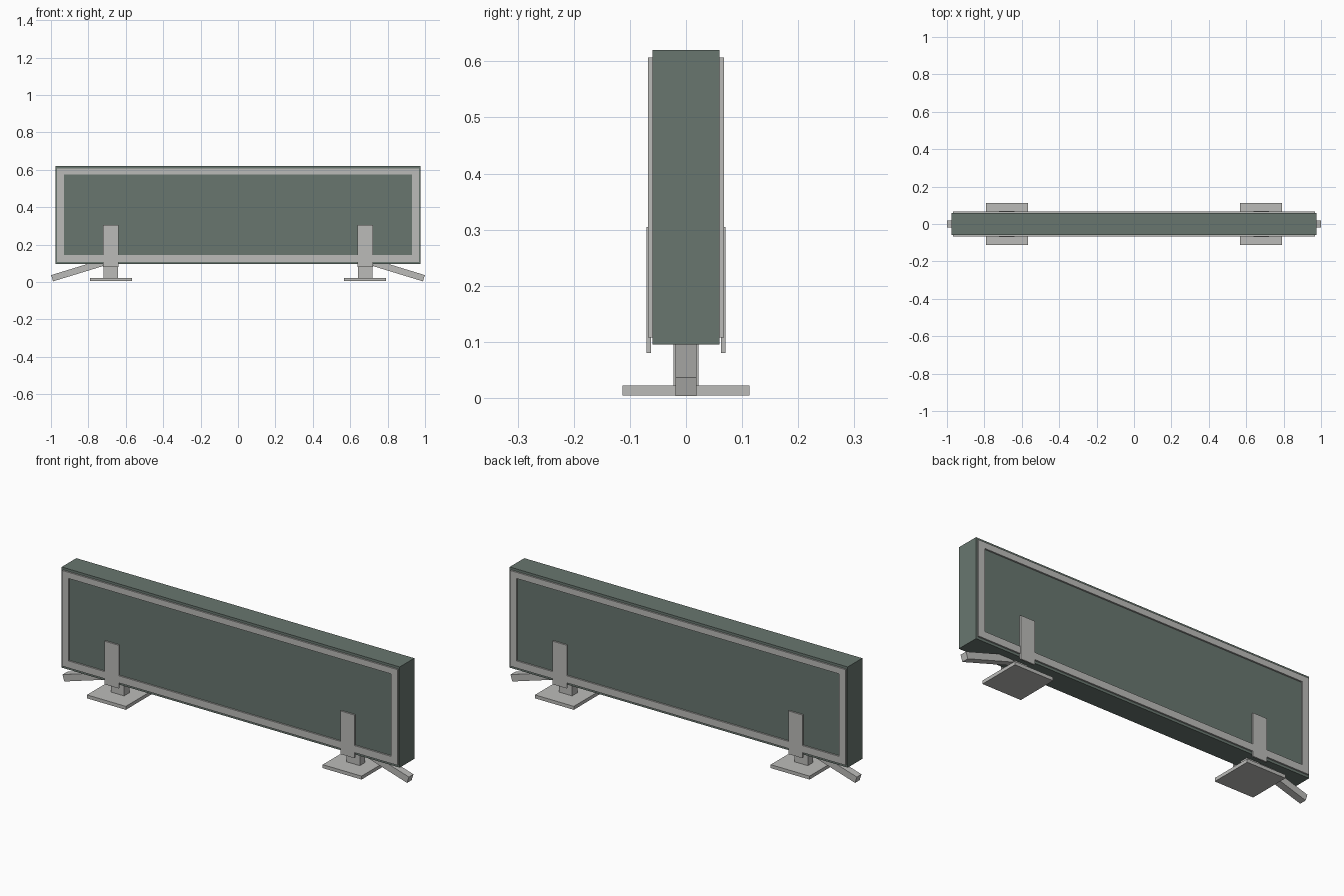
import bpy
import math

old = bpy.data.objects.get("Cube")
if old:
    bpy.data.objects.remove(old, do_unlink=True)


def material(name, rgb):
    m = bpy.data.materials.new(name)
    m.use_nodes = True
    m.diffuse_color = (*rgb, 1)
    m.node_tree.nodes["Principled BSDF"].inputs["Base Color"].default_value = (*rgb, 1)
    return m


GREEN = material("grey green", (0.14, 0.183, 0.159))
GREY = material("light grey", (0.5, 0.5, 0.485))


def finish(name, verts, faces, mat):
    mesh = bpy.data.meshes.new(name)
    mesh.from_pydata(verts, [], faces)
    mesh.materials.append(mat)
    obj = bpy.data.objects.new(name, mesh)
    bpy.context.collection.objects.link(obj)
    return obj


def box(name, lo, hi, mat):
    """Axis-aligned box between two corners, with its origin at the centre."""
    size = [b - a for a, b in zip(lo, hi)]
    bpy.ops.mesh.primitive_cube_add(size=1, location=[(a + b) / 2 for a, b in zip(lo, hi)])
    obj = bpy.context.object
    obj.name = name
    for v in obj.data.vertices:
        v.co = [c * s for c, s in zip(v.co, size)]
    obj.data.materials.append(mat)
    return obj


def frame(name, outer, inner, y0, y1, mat):
    """Rectangular ring in the xz plane, outer and inner as (half width, bottom, top)."""
    verts = []
    for y in (y0, y1):
        for w, b, t in (outer, inner):
            verts += [(-w, y, b), (w, y, b), (w, y, t), (-w, y, t)]
    faces = []
    for i in range(4):
        j = (i + 1) % 4
        faces += [(i, j, j + 4, i + 4), (i + 8, i + 12, j + 12, j + 8),
                  (i, i + 8, j + 8, j), (i + 4, j + 4, j + 12, i + 12)]
    return finish(name, verts, faces, mat)


# Main panel
box("panel_body", (-0.975, -0.06, 0.095), (0.975, 0.06, 0.62), GREEN)

# Raised borders on both faces
for side, y0, y1 in (("front", -0.068, -0.06), ("back", 0.06, 0.068)):
    frame(side + "_border", (0.967, 0.108, 0.607), (0.93, 0.145, 0.575), y0, y1, GREY)

for side, s in (("left", 1), ("right", -1)):
    x = 0.68 * s
    # Foot plate and stem
    box(side + "_foot_plate", (x - 0.112, -0.113, 0.004), (x + 0.112, 0.113, 0.022), GREY)
    box(side + "_stem", (x - 0.038, -0.022, 0.022), (x + 0.038, 0.022, 0.097), GREY)
    # Clamping brackets over both faces
    for end, d in (("front", -1), ("back", 1)):
        y = 0.066 * d
        box(side + "_" + end + "_bracket", (x - 0.041, y - 0.004, 0.08),
            (x + 0.041, y + 0.004, 0.305), GREY)
    # Sloping outrigger strut
    strut = box(side + "_strut", (-0.14, -0.019, -0.0175), (0.14, 0.019, 0.0175), GREY)
    strut.location = (0.86 * s, 0, 0.061)
    strut.rotation_euler = (0, math.radians(17) * s, 0)
